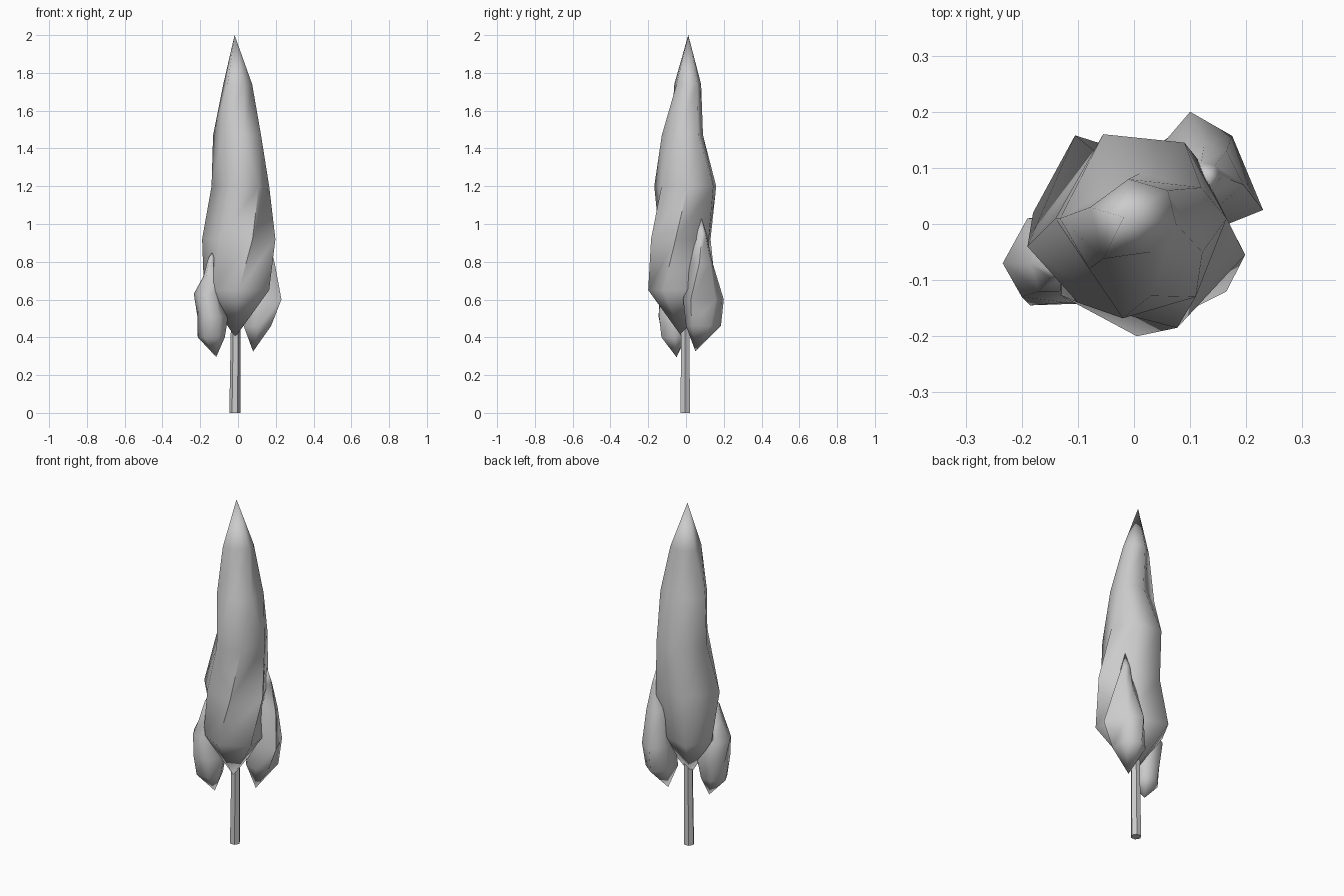
import bpy, math

grey = bpy.data.materials.new("pale_grey")
grey.diffuse_color = (0.6, 0.6, 0.6, 1)


def loft(name, bottom, rings, top, angle):
    """Skin counter-clockwise six-point rings between two end points."""
    n = 6
    verts = [bottom] + [(x, y, z) for z, pts in rings for x, y in pts] + [top]
    last = len(verts) - 1
    faces = []
    for i in range(n):
        j = (i + 1) % n
        faces.append((0, 1 + j, 1 + i))
        for r in range(len(rings) - 1):
            a, b = 1 + r * n, 1 + (r + 1) * n
            faces += [(a + i, a + j, b + j), (a + i, b + j, b + i)]
        faces.append((last - n + i, last - n + j, last))
    mesh = bpy.data.meshes.new(name)
    mesh.from_pydata(verts, [], faces)
    mesh.materials.append(grey)
    obj = bpy.data.objects.new(name, mesh)
    bpy.context.collection.objects.link(obj)
    bpy.ops.object.select_all(action='DESELECT')
    obj.select_set(True)
    bpy.context.view_layer.objects.active = obj
    bpy.ops.object.shade_smooth_by_angle(angle=math.radians(angle))
    return obj


# Tall central crown; each ring starts at the right and goes round to the back
loft("main_crown", (-0.015, -0.02, 0.40), [
    (0.65, [(0.165, -0.12), (0.14, 0.08), (-0.105, 0.158),
            (-0.18, 0.02), (-0.135, -0.125), (0.005, -0.20)]),
    (0.92, [(0.198, -0.055), (0.11, 0.12), (-0.07, 0.13),
            (-0.19, -0.04), (-0.10, -0.14), (0.077, -0.185)]),
    (1.20, [(0.165, 0.01), (0.09, 0.145), (-0.055, 0.16),
            (-0.14, 0.01), (-0.02, -0.168), (0.11, -0.13)]),
    (1.47, [(0.122, -0.05), (0.12, 0.065), (0.01, 0.09),
            (-0.132, 0.01), (-0.08, -0.08), (0.03, -0.128)]),
    (1.74, [(0.075, 0.0), (0.06, 0.06), (-0.01, 0.08),
            (-0.078, 0.03), (-0.055, -0.062), (0.03, -0.05)]),
], (-0.018, 0.012, 2.0), 70)

# Small side crown on the left
loft("left_crown", (-0.115, -0.05, 0.295), [
    (0.40, [(-0.07, -0.06), (-0.09, -0.01), (-0.16, 0.0),
            (-0.213, -0.06), (-0.18, -0.125), (-0.10, -0.13)]),
    (0.51, [(-0.052, -0.06), (-0.08, 0.01), (-0.17, 0.012),
            (-0.215, -0.05), (-0.185, -0.145), (-0.10, -0.142)]),
    (0.63, [(-0.10, -0.08), (-0.11, 0.0), (-0.19, 0.01),
            (-0.234, -0.07), (-0.20, -0.13), (-0.12, -0.14)]),
    (0.72, [(-0.12, -0.07), (-0.13, -0.03), (-0.16, -0.03),
            (-0.185, -0.07), (-0.17, -0.12), (-0.13, -0.12)]),
    (0.82, [(-0.125, -0.08), (-0.13, -0.07), (-0.145, -0.065),
            (-0.157, -0.08), (-0.15, -0.095), (-0.13, -0.095)]),
], (-0.137, -0.08, 0.85), 70)

# Small side crown at the back right
loft("right_crown", (0.08, 0.05, 0.325), [
    (0.46, [(0.175, 0.03), (0.17, 0.13), (0.10, 0.185),
            (0.03, 0.13), (0.03, 0.03), (0.11, 0.0)]),
    (0.60, [(0.23, 0.025), (0.175, 0.157), (0.10, 0.20),
            (0.04, 0.13), (0.05, 0.03), (0.13, -0.015)]),
    (0.79, [(0.195, 0.07), (0.165, 0.13), (0.125, 0.142),
            (0.07, 0.11), (0.08, 0.05), (0.14, 0.022)]),
    (0.94, [(0.155, 0.085), (0.145, 0.105), (0.12, 0.11),
            (0.10, 0.09), (0.11, 0.06), (0.14, 0.055)]),
], (0.13, 0.082, 1.03), 70)


def hexagon(cx, cy, r):
    return [(cx + r * math.cos(math.radians(60 * k)),
             cy + r * math.sin(math.radians(60 * k))) for k in range(6)]


# Straight six-sided trunk
loft("trunk", (-0.017, -0.004, 0.0), [
    (0.0, hexagon(-0.017, -0.004, 0.029)),
    (0.50, hexagon(-0.012, -0.004, 0.025)),
], (-0.012, -0.004, 0.50), 35)
